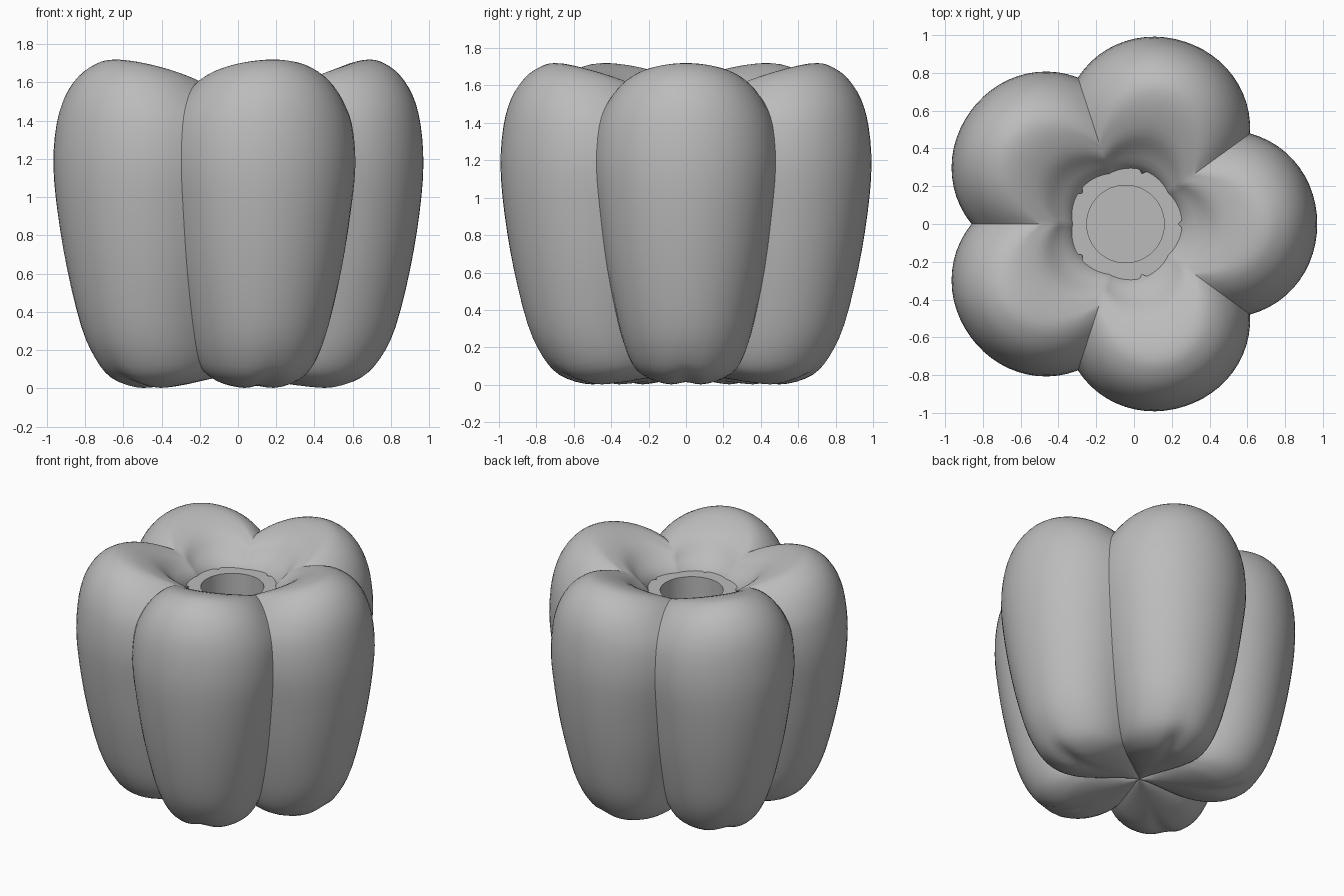
import bpy, bmesh, math

cube = bpy.data.objects.get("Cube")
if cube:
    bpy.data.objects.remove(cube)

LOBES = 5
AXIS_X = -0.045
SPAN = math.tau / LOBES

grey = bpy.data.materials.new("plain_grey")
grey.use_nodes = True
grey.diffuse_color = (0.5, 0.5, 0.5, 1)
grey.node_tree.nodes["Principled BSDF"].inputs["Base Color"].default_value = (0.5, 0.5, 0.5, 1)

# Matching outlines from the base up and over the rim: crown r, z, then groove r, z
PROFILE = [
    (0, .07, 0, .08), (.22, .035, .17, .075), (.42, .005, .30, .072),
    (.56, 0, .38, .078), (.70, .05, .46, .10), (.79, .15, .54, .18),
    (.87, .32, .62, .34), (.945, .62, .715, .62), (.995, .92, .78, .92),
    (1.015, 1.17, .815, 1.17), (1.0, 1.38, .79, 1.38), (.96, 1.53, .72, 1.50),
    (.89, 1.64, .63, 1.57), (.81, 1.70, .54, 1.60), (.735, 1.72, .46, 1.60),
    (.63, 1.70, .42, 1.585), (.50, 1.64, .37, 1.56), (.40, 1.55, .33, 1.52),
    (.30, 1.46, .28, 1.46), (.24, 1.30, .24, 1.36),
]


def smooth_path(points, steps):
    """Catmull-Rom curve through the points."""
    path = []
    last = len(points) - 1
    for i in range(last):
        a, b, c, d = (points[min(max(k, 0), last)] for k in range(i - 1, i + 3))
        for s in range(steps):
            u = s / steps
            path.append([q + 0.5 * u * (r - p + u * (2*p - 5*q + 4*r - w + u * (3*(q - r) + w - p)))
                         for p, q, r, w in zip(a, b, c, d)])
    return path + [list(points[last])]


def finish(name, bm, angle):
    bmesh.ops.remove_doubles(bm, verts=bm.verts, dist=0.0005)
    bmesh.ops.recalc_face_normals(bm, faces=bm.faces)
    mesh = bpy.data.meshes.new(name)
    bm.to_mesh(mesh)
    bm.free()
    mesh.materials.append(grey)
    obj = bpy.data.objects.new(name, mesh)
    bpy.context.collection.objects.link(obj)
    obj.location.x = AXIS_X
    bpy.ops.object.select_all(action='DESELECT')
    obj.select_set(True)
    bpy.context.view_layer.objects.active = obj
    bpy.ops.object.shade_smooth_by_angle(angle=math.radians(angle))
    return obj


def skin(bm, rows):
    for low, high in zip(rows, rows[1:]):
        for i in range(len(low) - 1):
            bm.faces.new((low[i], low[i + 1], high[i + 1], high[i]))


# Lobed body: each lobe bulges between two sharp grooves
bm = bmesh.new()
path = smooth_path(PROFILE, 3)
SEGS = 24
for lobe in range(LOBES):
    rows = []
    for k, (cr, cz, gr, gz) in enumerate(path):
        over_top = min(max((k / len(path) - 0.6) * 5, 0), 1)
        row = []
        for j in range(SEGS + 1):
            t = 2 * j / SEGS - 1
            w = abs(t) ** (2.1 - 0.4 * over_top)
            r, z = cr + (gr - cr) * w, cz + (gz - cz) * w
            # small cleft under each crown
            dent = math.exp(-(t / 0.15) ** 2) * math.exp(-((cr - 0.6) / 0.18) ** 2)
            if k < len(path) / 3:
                z += 0.025 * dent
            phi = (lobe + t / 2) * SPAN
            row.append(bm.verts.new((r * math.cos(phi), r * math.sin(phi), z)))
        rows.append(row)
    skin(bm, rows)
finish("lobed_body", bm, 35)

# Scalloped collar with a round socket in the middle
bm = bmesh.new()
COLLAR_SEGS = 120
rows = []
for r, z, scallop in ((.28, 1.46, .03), (.205, 1.46, 0), (.205, 1.06, 0), (0, 1.06, 0)):
    row = []
    for j in range(COLLAR_SEGS + 1):
        phi = math.tau * j / COLLAR_SEGS
        rad = r + scallop * math.sqrt(abs(math.sin(LOBES * phi)))
        row.append(bm.verts.new((rad * math.cos(phi), rad * math.sin(phi), z)))
    rows.append(row)
skin(bm, rows)
collar = finish("stem_socket", bm, 30)
# the open sheet faces up and into the socket
if collar.data.polygons[0].normal.z < 0:
    collar.data.flip_normals()
